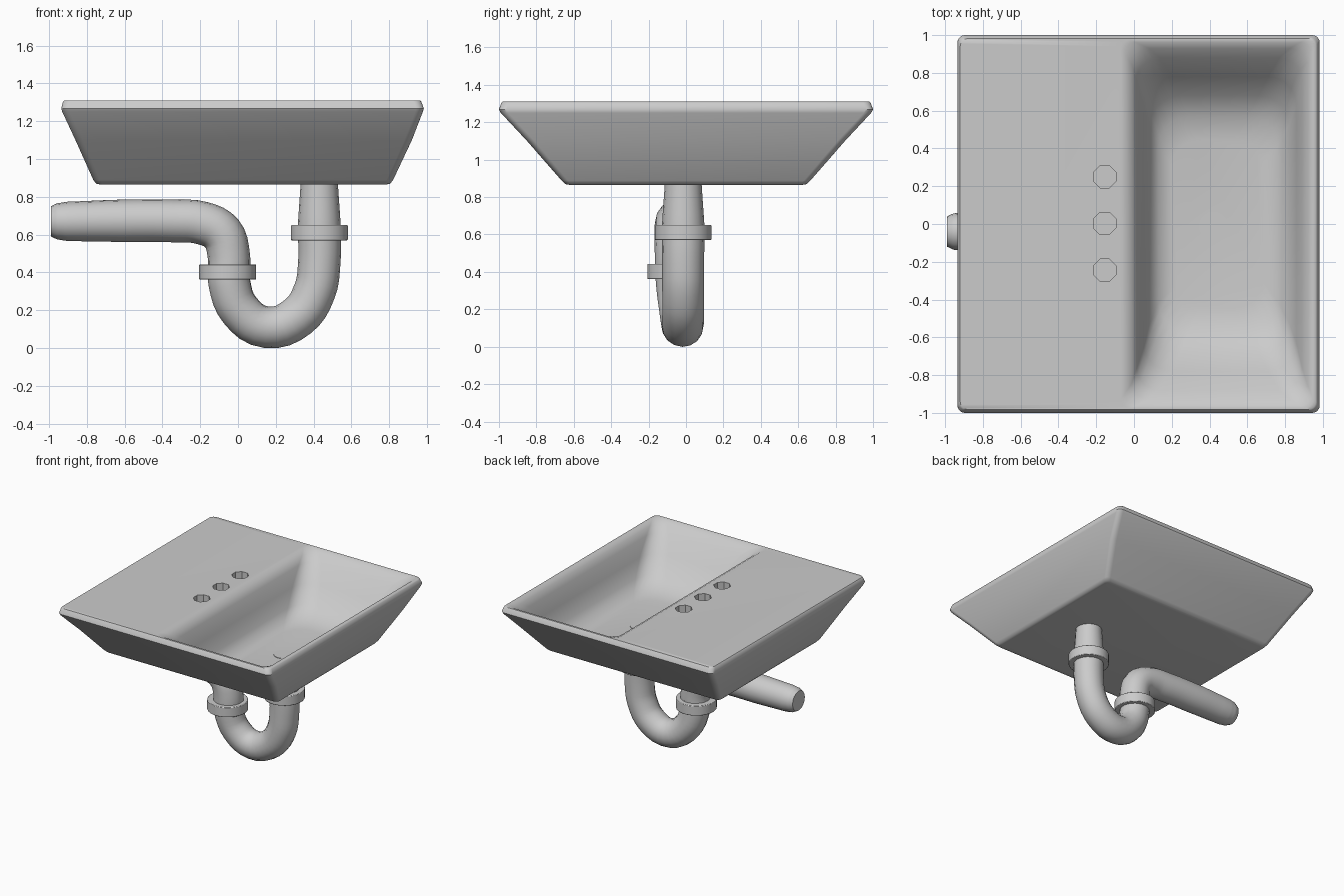
import bpy, bmesh, math
from mathutils import Vector

if "Cube" in bpy.data.objects:
    bpy.data.objects.remove(bpy.data.objects["Cube"])


def smooth(obj, angle=40):
    bpy.ops.object.select_all(action='DESELECT')
    obj.select_set(True)
    bpy.context.view_layer.objects.active = obj
    bpy.ops.object.shade_smooth_by_angle(angle=math.radians(angle))


def rounded_rect(x0, x1, y0, y1, z, r, seg=5):
    pts = []
    corners = ((x1 - r, y1 - r), (x0 + r, y1 - r), (x0 + r, y0 + r), (x1 - r, y0 + r))
    for k, (cx, cy) in enumerate(corners):
        for i in range(seg + 1):
            a = math.pi / 2 * (k + i / seg)
            pts.append(Vector((cx + r * math.cos(a), cy + r * math.sin(a), z)))
    return pts


def cylinder(name, x, y, z0, z1, r, sides, bevel=0):
    bpy.ops.mesh.primitive_cylinder_add(vertices=sides, radius=r, depth=z1 - z0,
                                        location=(x, y, (z0 + z1) / 2),
                                        rotation=(0, 0, math.pi / sides))
    obj = bpy.context.object
    obj.name = name
    if bevel:
        mod = obj.modifiers.new("bevel", 'BEVEL')
        mod.width, mod.segments = bevel, 2
    return obj


def pipe(name, points):
    # each point: x, y, z, radius
    curve = bpy.data.curves.new(name, 'CURVE')
    curve.dimensions = '3D'
    curve.bevel_depth = 1.0
    curve.bevel_resolution = 6
    curve.resolution_u = 4
    curve.use_fill_caps = True
    s = curve.splines.new('BEZIER')
    s.bezier_points.add(len(points) - 1)
    for bp, (x, y, z, r) in zip(s.bezier_points, points):
        bp.co = (x, y, z)
        bp.radius = r
        bp.handle_left_type = bp.handle_right_type = 'AUTO'
    obj = bpy.data.objects.new(name, curve)
    bpy.context.collection.objects.link(obj)
    bpy.ops.object.select_all(action='DESELECT')
    obj.select_set(True)
    bpy.context.view_layer.objects.active = obj
    bpy.ops.object.convert(target='MESH')
    obj = bpy.context.object
    obj.name = name
    smooth(obj, 45)
    return obj


# Basin: outer shell from the underside up, over the rim, down into the bowl
# each ring: x0, x1, half depth, z, corner radius
rings = [
    (-0.73, 0.785, 0.62, 0.865, 0.03),
    (-0.75, 0.805, 0.645, 0.869, 0.035),
    (-0.765, 0.82, 0.665, 0.888, 0.035),
    (-0.86, 0.92, 0.85, 1.10, 0.04),
    (-0.93, 0.978, 0.99, 1.25, 0.04),
    (-0.935, 0.983, 1.0, 1.268, 0.04),
    (-0.926, 0.97, 0.988, 1.303, 0.04),
    (-0.92, 0.962, 0.982, 1.31, 0.04),
    (-0.07, 0.95, 0.975, 1.31, 0.05),
    (-0.05, 0.94, 0.962, 1.308, 0.06),
    (-0.01, 0.915, 0.93, 1.285, 0.09),
    (0.015, 0.89, 0.88, 1.24, 0.12),
    (0.05, 0.86, 0.78, 1.12, 0.15),
    (0.085, 0.82, 0.68, 1.00, 0.16),
    (0.13, 0.76, 0.57, 0.935, 0.16),
    (0.20, 0.68, 0.45, 0.915, 0.15),
]
bm = bmesh.new()
loops = [[bm.verts.new(p) for p in rounded_rect(x0, x1, -h, h, z, r)]
         for x0, x1, h, z, r in rings]
for a, b in zip(loops, loops[1:]):
    n = len(a)
    for i in range(n):
        j = (i + 1) % n
        bm.faces.new((a[i], a[j], b[j], b[i]))
bm.faces.new(list(reversed(loops[0])))
bm.faces.new(loops[-1])
bmesh.ops.recalc_face_normals(bm, faces=bm.faces)
mesh = bpy.data.meshes.new("basin")
bm.to_mesh(mesh)
bm.free()
basin = bpy.data.objects.new("basin", mesh)
bpy.context.collection.objects.link(basin)

# Three tap holes in the deck
for y in (-0.245, 0.003, 0.25):
    cutter = cylinder("tap_hole_cutter", -0.155, y, 1.17, 1.40, 0.064, 8)
    cutter.hide_render = True
    mod = basin.modifiers.new("tap_hole", 'BOOLEAN')
    mod.operation, mod.solver, mod.object = 'DIFFERENCE', 'EXACT', cutter
    bpy.context.view_layer.objects.active = basin
    bpy.ops.object.modifier_apply(modifier=mod.name)
    bpy.data.objects.remove(cutter)
smooth(basin, 40)

# Drain disc in the bowl floor
smooth(cylinder("drain", 0.42, -0.01, 0.90, 0.918, 0.075, 24))

# U-shaped trap, then the elbow and outlet
pipe("trap_pipe", [
    (0.43, -0.015, 0.88, 0.098), (0.43, -0.015, 0.64, 0.114),
    (0.43, -0.015, 0.45, 0.112), (0.405, -0.015, 0.30, 0.112),
    (0.315, -0.015, 0.165, 0.112), (0.15, -0.02, 0.11, 0.110),
    (0.01, -0.035, 0.20, 0.110), (-0.045, -0.05, 0.34, 0.112),
    (-0.05, -0.055, 0.44, 0.112)])
pipe("outlet_pipe", [
    (-0.048, -0.055, 0.38, 0.112), (-0.05, -0.055, 0.50, 0.112),
    (-0.085, -0.055, 0.605, 0.114), (-0.185, -0.052, 0.66, 0.114),
    (-0.34, -0.045, 0.672, 0.113), (-0.62, -0.04, 0.673, 0.112),
    (-0.90, -0.04, 0.67, 0.104), (-0.955, -0.04, 0.67, 0.096),
    (-0.99, -0.04, 0.67, 0.080)])

# Coupling collars
for name, x, y, z in (("upper_collar", 0.43, -0.015, 0.57),
                      ("lower_collar", -0.055, -0.055, 0.362)):
    smooth(cylinder(name, x, y, z, z + 0.08, 0.152, 24, 0.004), 35)
